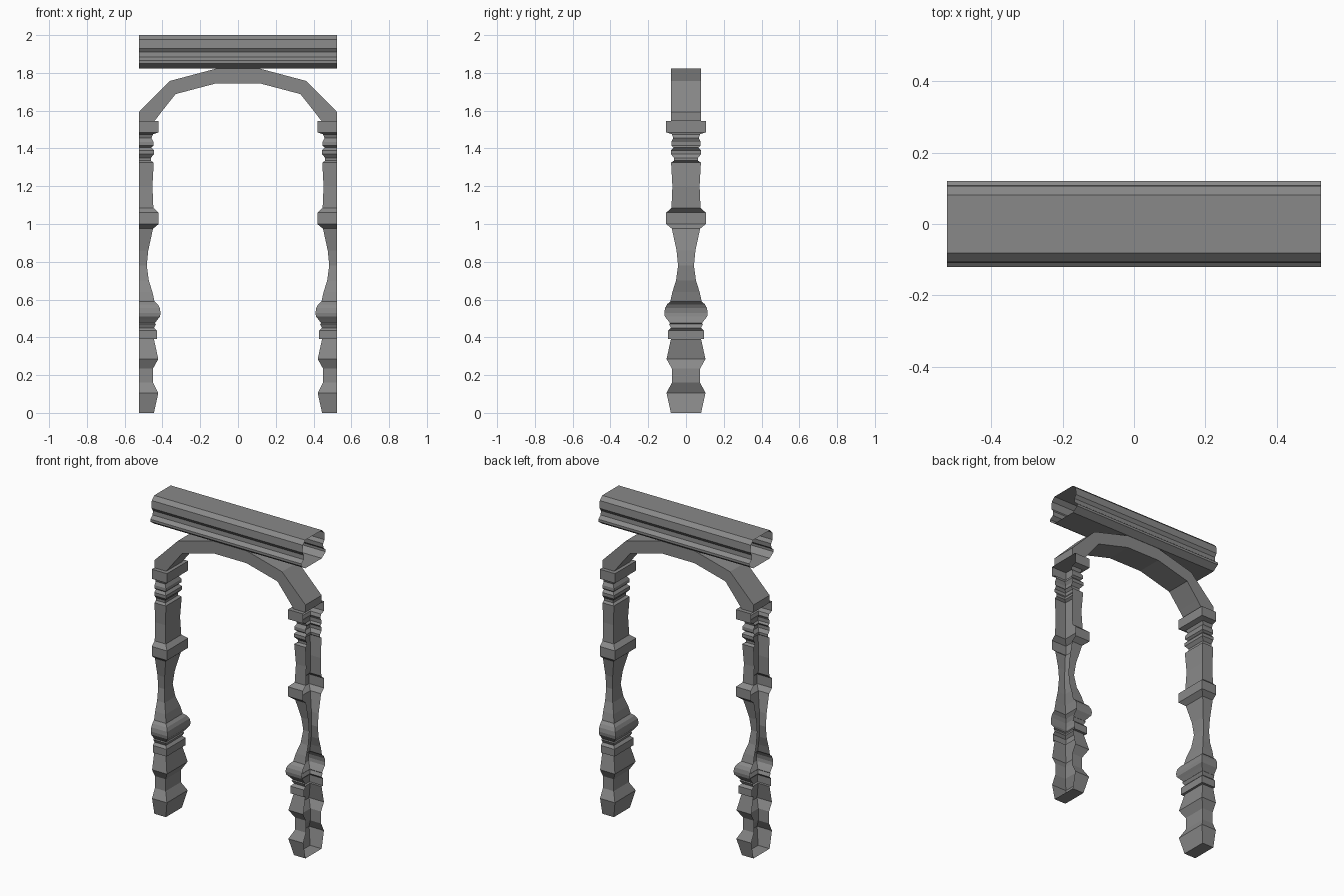
import bpy
import bmesh

cube = bpy.data.objects.get("Cube")
if cube:
    bpy.data.objects.remove(cube, do_unlink=True)

stone = bpy.data.materials.new("grey_stone")
stone.use_nodes = True
GREY = (0.25, 0.25, 0.25, 1)
stone.diffuse_color = GREY
stone.node_tree.nodes["Principled BSDF"].inputs["Base Color"].default_value = GREY

HALF = 0.525  # half of the overall width


def skin(name, rings, closed=True, caps=False):
    """Join successive rings of points into a flat-faced surface."""
    bm = bmesh.new()
    loops = [[bm.verts.new(p) for p in ring] for ring in rings]
    count = len(loops[0])
    for a, b in zip(loops, loops[1:]):
        for i in range(count if closed else count - 1):
            j = (i + 1) % count
            bm.faces.new((a[i], a[j], b[j], b[i]))
    if caps:
        bm.faces.new(loops[0][::-1])
        bm.faces.new(loops[-1])
    mesh = bpy.data.meshes.new(name)
    bm.to_mesh(mesh)
    bm.free()
    mesh.materials.append(stone)
    obj = bpy.data.objects.new(name, mesh)
    bpy.context.collection.objects.link(obj)
    return obj


# Half of a square turned post, open on the outer side: (half width, height)
post_profile = [
    (.08, 0), (.103, .105), (.075, .16), (.075, .235), (.103, .285), (.08, .39),
    (.095, .39), (.095, .435), (.08, .45), (.09, .47), (.085, .475),
    (.10, .495), (.112, .51), (.115, .53), (.111, .555), (.10, .575), (.083, .59),
    (.072, .64), (.053, .7), (.042, .78), (.05, .86), (.075, .975),
    (.105, 1.0), (.105, 1.06), (.077, 1.085), (.072, 1.2), (.079, 1.325),
    (.064, 1.335), (.064, 1.35), (.08, 1.37), (.08, 1.39), (.066, 1.405),
    (.078, 1.415), (.078, 1.435), (.067, 1.455), (.075, 1.475),
    (.105, 1.485), (.105, 1.545),
]
rings = [[(-HALF, -h, z), (h - HALF, -h, z), (h - HALF, h, z), (-HALF, h, z)]
         for h, z in post_profile]
posts = skin("turned_posts", rings, closed=False, caps=True)
posts.modifiers.new("mirror", 'MIRROR')

# Faceted arch: (outer x, outer z, inner x, inner z) from the right foot to the crown
arch_half = [
    (-HALF, 1.545, -.442, 1.545), (-HALF, 1.592, -.408, 1.59),
    (-.362, 1.757, -.33, 1.688), (-.114, 1.823, -.114, 1.745),
]
stations = arch_half + [(-ox, oz, -ix, iz) for ox, oz, ix, iz in arch_half[::-1]]
D = 0.08
skin("arch", [[(ix, -D, iz), (ix, D, iz), (ox, D, oz), (ox, -D, oz)]
              for ox, oz, ix, iz in stations], caps=True)

# Hollow moulded beam with open ends: (half depth, height) from bottom to top
beam_half = [
    (.082, 1.823), (.12, 1.85), (.12, 1.865), (.097, 1.883), (.095, 1.91),
    (.109, 1.93), (.106, 1.977), (.082, 2.0),
]
section = beam_half + [(-y, z) for y, z in beam_half[::-1]]
skin("moulded_beam", [[(x, y, z) for y, z in section] for x in (-HALF, HALF)])
